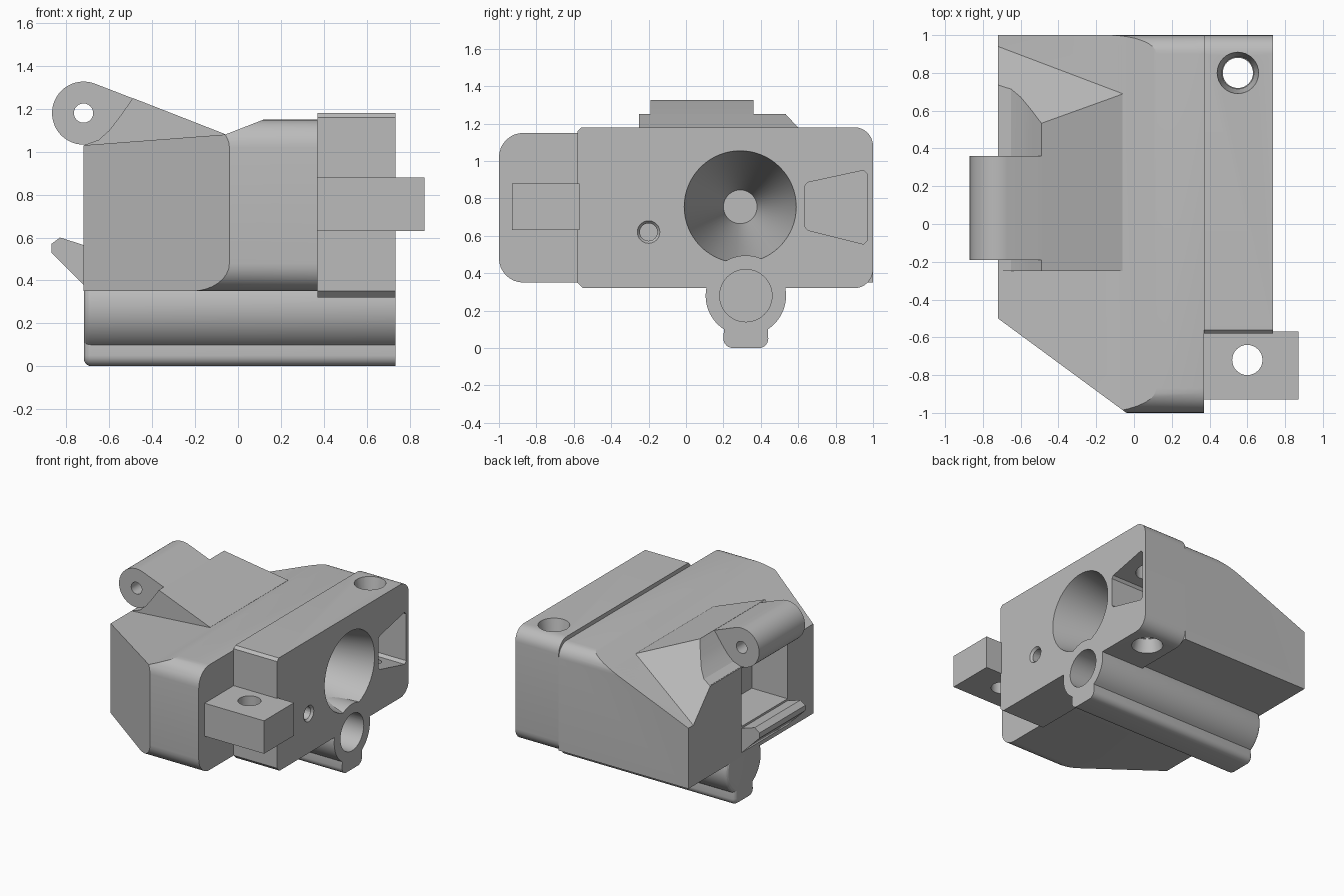
import bpy, bmesh, math
from mathutils import Vector

cube = bpy.data.objects.get("Cube")
if cube:
    bpy.data.objects.remove(cube, do_unlink=True)

grey = bpy.data.materials.new("plain_grey")
grey.use_nodes = True
grey.diffuse_color = (0.5, 0.5, 0.5, 1)
grey.node_tree.nodes["Principled BSDF"].inputs["Base Color"].default_value = (0.5, 0.5, 0.5, 1)


def make(name, bm):
    bmesh.ops.recalc_face_normals(bm, faces=bm.faces)
    mesh = bpy.data.meshes.new(name)
    bm.to_mesh(mesh)
    bm.free()
    mesh.materials.append(grey)
    ob = bpy.data.objects.new(name, mesh)
    bpy.context.collection.objects.link(ob)
    return ob


def place(axis, u, v, w):
    """Point from two profile coordinates and a position along the axis."""
    return {"X": (w, u, v), "Y": (u, w, v), "Z": (u, v, w)}[axis]


def prism(name, pts, axis, a, b, end_bevel=0):
    bm = bmesh.new()
    low = bm.faces.new([bm.verts.new(place(axis, u, v, a)) for u, v in pts])
    high = bmesh.ops.extrude_face_region(bm, geom=[low], use_keep_orig=True)["geom"]
    shift = Vector(place(axis, 0, 0, b - a))
    bmesh.ops.translate(bm, vec=shift, verts=[g for g in high if isinstance(g, bmesh.types.BMVert)])
    if end_bevel:
        bmesh.ops.recalc_face_normals(bm, faces=bm.faces)
        bmesh.ops.bevel(bm, geom=list(low.edges), offset=end_bevel, segments=4,
                        profile=0.5, affect="EDGES")
    return make(name, bm)


def box(name, x, y, z):
    return prism(name, [(x[0], y[0]), (x[1], y[0]), (x[1], y[1]), (x[0], y[1])], "Z", *z)


def hull(name, pts):
    bm = bmesh.new()
    for p in pts:
        bm.verts.new(p)
    bmesh.ops.convex_hull(bm, input=list(bm.verts))
    return make(name, bm)


def arc(cu, cv, r, start, end, n=8):
    return [(cu + r * math.cos(math.radians(start + (end - start) * i / n)),
             cv + r * math.sin(math.radians(start + (end - start) * i / n))) for i in range(n + 1)]


def rod(name, axis, u, v, r1, r2, a, b, n=48):
    """Cylinder or cone between positions a and b along an axis."""
    bm = bmesh.new()
    rings = [[bm.verts.new(place(axis, *p, w)) for p in arc(u, v, r, 0, 360, n)[:-1]]
             for r, w in ((r1, a), (r2, b))]
    for i in range(n):
        j = (i + 1) % n
        bm.faces.new((rings[0][i], rings[0][j], rings[1][j], rings[1][i]))
    for ring in rings:
        bm.faces.new(ring)
    return make(name, bm)


def cut(targets, cutter):
    for ob in targets:
        mod = ob.modifiers.new("cut", "BOOLEAN")
        mod.operation, mod.solver, mod.object = "DIFFERENCE", "EXACT", cutter
        bpy.context.view_layer.objects.active = ob
        bpy.ops.object.modifier_apply(modifier=mod.name)
    bpy.data.objects.remove(cutter, do_unlink=True)


# Main housing: rounded side profile run across x
side = (arc(-0.87, 0.48, 0.13, 180, 270) + [(1, 0.35)]
        + arc(0.9, 1.05, 0.1, 0, 90) + arc(-0.87, 1.02, 0.13, 90, 180))
housing = prism("housing", side, "X", -0.72, 0.37)

# Slanted front corner and falling top
cut([housing], prism("corner_cutter", [(0.096, -1.1), (-0.04, -1), (-0.72, -0.5),
                                       (-0.992, -0.3), (-1.2, -1.3)], "Z", 0, 2))
cut([housing], prism("top_cutter", [(0.3, 1.22), (0.12, 1.15), (-0.06, 1.08), (-0.72, 1.03),
                                    (-0.9, 1.02), (-0.9, 1.6), (0.3, 1.6)], "Y", -1.2, 1.2))

# Raised hinge support
support = prism("hinge_support", [(-0.06, 1.082), (-0.49, 1.25), (-0.55, 1.165), (-0.6, 1.1),
                                  (-0.65, 1.055), (-0.715, 1.032), (-0.715, 1.015), (-0.1, 1.015)],
                "Y", -0.25, 0.95)

# Rear slope shared by the housing and the support
first, last = Vector((-0.06, 0.69, 1.08)), Vector((-0.72, 0.94, 0.81))
run = last - first
p, q = first - run * 0.4, last + run * 0.15
rear = [p, q, (p.x, 1.2, p.z), (q.x, 1.2, q.z)]
rear += [(x, y, 1.6) for x in (p.x, q.x) for y in (0.21, 1.2)]
cut([housing, support], hull("rear_cutter", rear))

# Hinge knuckle with pin hole
knuckle = prism("hinge_knuckle", arc(-0.72, 1.18, 0.147, 70, 310, 36)
                + [(-0.5, 1.08), (-0.4, 1.08), (-0.4, 1.214)], "Y", -0.19, 0.36)
cut([knuckle], rod("pin_cutter", "Y", -0.72, 1.18, 0.045, 0.045, -0.5, 0.6, 24))

# Side opening and latch lip beneath it
cut([housing], box("opening_cutter", (-0.9, -0.42), (-0.19, 0.36), (0.58, 1.3)))
lip = prism("latch_lip", [(-0.7, 0.37), (-0.72, 0.38), (-0.87, 0.53), (-0.87, 0.57),
                          (-0.83, 0.6), (-0.72, 0.565), (-0.7, 0.56)], "Y", -0.19, 0.36)

# Mounting block
block = prism("mounting_block", [(-0.58, 0.35), (-0.55, 0.32)] + arc(0.9, 0.42, 0.1, 270, 360)
              + arc(0.9, 1.08, 0.1, 0, 90) + [(-0.56, 1.18), (-0.58, 1.16)], "X", 0.37, 0.735)

# Bolt ear
ear = box("bolt_ear", (0.36, 0.87), (-0.93, -0.57), (0.63, 0.88))
cut([ear], rod("ear_cutter", "Z", 0.6, -0.72, 0.08, 0.08, 0.5, 1, 32))

# Lower tube with a small rib below
tube_side = (arc(0.32, 0.28, 0.215, 0, 180, 32)[::-1][:-1]
             + arc(0.32, 0.28, 0.215, 0, -57, 10))
rib = arc(0.39, 0.05, 0.05, 0, -90, 6) + arc(0.25, 0.05, 0.05, 270, 180, 6)
tube = prism("lower_tube", tube_side + rib + arc(0.32, 0.28, 0.215, -123, -175, 10),
             "X", -0.719, 0.735, 0.035)

# Bores: funnel, tube bore, pilot hole
cut([housing, block], rod("funnel_cutter", "X", 0.29, 0.755, 0.3, 0.09, 0.737, -0.3, 64))
cut([housing, block, tube], rod("tube_cutter", "X", 0.32, 0.28, 0.14, 0.14, -0.6, 0.9))
cut([housing, block], rod("pilot_cutter", "X", -0.2, 0.62, 0.047, 0.047, 0.2, 0.9, 24))
cut([block], rod("pilot_rim_cutter", "X", -0.2, 0.62, 0.045, 0.062, 0.715, 0.737, 24))

# Tapered window and the bolt hole crossing it
cut([block], prism("window_cutter", [(0.65, 0.63), (0.95, 0.555), (0.97, 0.575), (0.97, 0.93),
                                     (0.95, 0.95), (0.65, 0.885), (0.635, 0.865), (0.635, 0.65)],
                   "X", 0.45, 0.9))
cut([block], rod("bolt_cutter", "Z", 0.55, 0.8, 0.08, 0.08, 0.2, 1.3, 32))
for r1, r2, a, b in ((0.11, 0.085, 1.181, 1.06), (0.11, 0.085, 0.319, 0.42)):
    cut([block], rod("rim_cutter", "Z", 0.55, 0.8, r1, r2, a, b, 32))

# Smooth curved walls, keep hard edges
bpy.ops.object.select_all(action="DESELECT")
for ob in (housing, support, knuckle, lip, block, ear, tube):
    ob.select_set(True)
    bpy.context.view_layer.objects.active = ob
bpy.ops.object.shade_smooth_by_angle(angle=math.radians(22))
